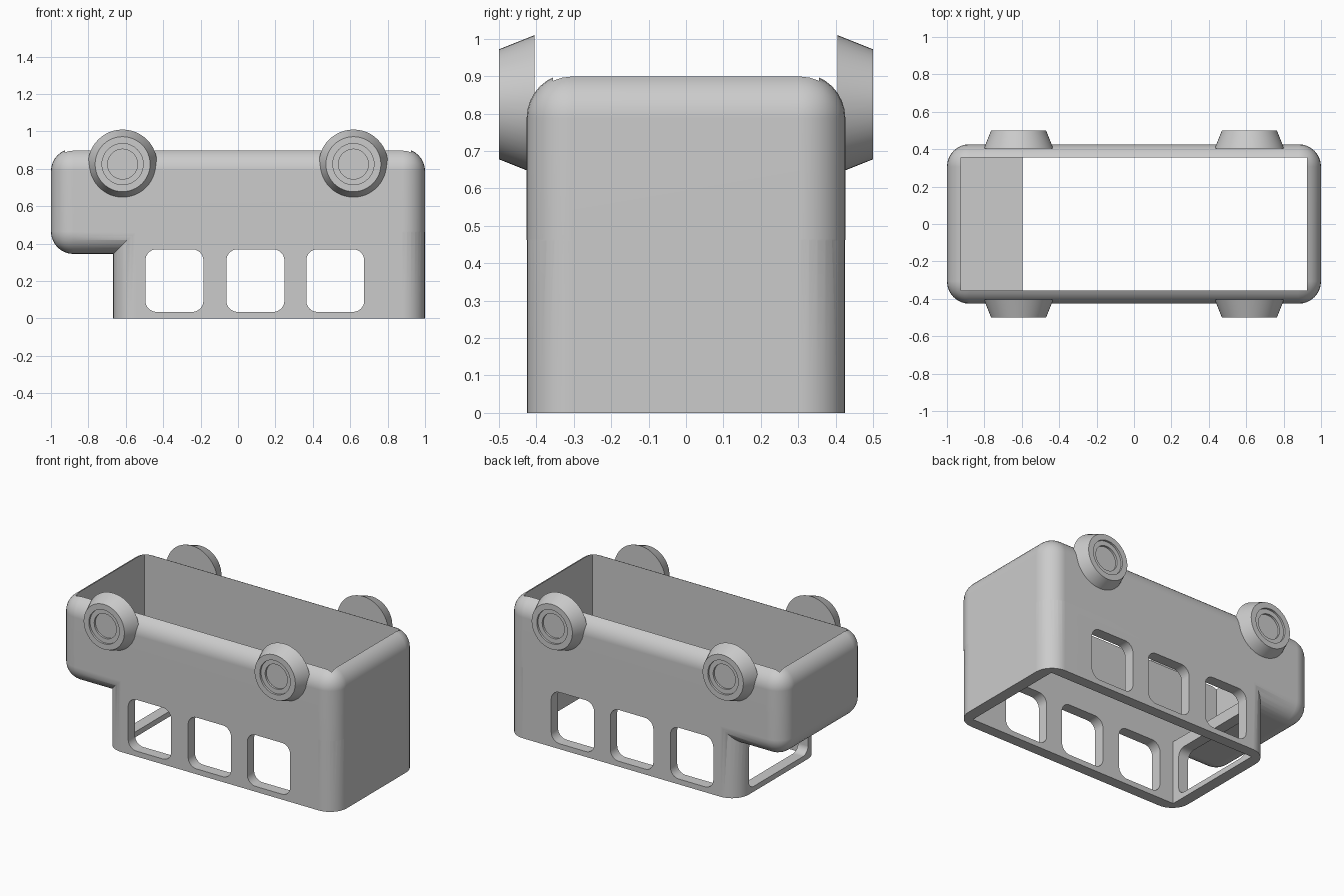
import bpy, bmesh, math
from mathutils import Matrix, Vector

if "Cube" in bpy.data.objects:
    bpy.data.objects.remove(bpy.data.objects["Cube"])

grey = bpy.data.materials.new("plain grey")
grey.diffuse_color = (0.6, 0.6, 0.6, 1)
grey.use_nodes = True
grey.node_tree.nodes["Principled BSDF"].inputs["Base Color"].default_value = grey.diffuse_color


def add_object(name, bm):
    bmesh.ops.recalc_face_normals(bm, faces=bm.faces)
    mesh = bpy.data.meshes.new(name)
    bm.to_mesh(mesh)
    bm.free()
    mesh.materials.append(grey)
    obj = bpy.data.objects.new(name, mesh)
    bpy.context.collection.objects.link(obj)
    return obj


def box(name, lo, hi, radius=0, axis=None, segments=8):
    """Box between two corners; rounds all edges, or only those along one axis."""
    lo, hi = Vector(lo), Vector(hi)
    bm = bmesh.new()
    bmesh.ops.create_cube(bm, size=1)
    bmesh.ops.scale(bm, vec=hi - lo, verts=bm.verts)
    bmesh.ops.translate(bm, vec=(lo + hi) / 2, verts=bm.verts)
    if radius:
        edges = [e for e in bm.edges if axis is None or
                 abs((e.verts[0].co - e.verts[1].co).normalized()[axis]) > 0.9]
        bmesh.ops.bevel(bm, geom=edges, offset=radius, segments=segments,
                        profile=0.5, affect='EDGES')
    return add_object(name, bm)


def boolean(target, tool, operation):
    mod = target.modifiers.new(operation.lower(), 'BOOLEAN')
    mod.operation, mod.object, mod.solver = operation, tool, 'EXACT'
    bpy.context.view_layer.objects.active = target
    bpy.ops.object.modifier_apply(modifier=mod.name)
    bpy.data.objects.remove(tool)


def smooth(obj):
    bpy.ops.object.select_all(action='DESELECT')
    obj.select_set(True)
    bpy.context.view_layer.objects.active = obj
    bpy.ops.object.shade_smooth_by_angle(angle=math.radians(30))
    obj.modifiers.new("flat_face_normals", 'WEIGHTED_NORMAL').keep_sharp = True


# Shell: rounded chassis with the hood, joined to the cabin below it
body = box("body_shell", (-1, -0.426, 0.345), (1, 0.426, 0.908), 0.12)
cabin = box("cabin", (-0.667, -0.4256, 0), (0.9996, 0.4256, 0.65), 0.12, axis=2)
boolean(body, cabin, 'UNION')

# Hollow interior, open at top and bottom, with a floor in the hood
boolean(body, box("cabin_hollow", (-0.595, -0.355, -0.2), (0.925, 0.355, 1.2)), 'DIFFERENCE')
boolean(body, box("hood_hollow", (-0.925, -0.355, 0.415), (0.925, 0.355, 1.3)), 'DIFFERENCE')

# Side windows through both walls, and the windshield
for x in (-0.34, 0.093, 0.52):
    boolean(body, box("window_cut", (x - 0.155, -0.6, 0.035), (x + 0.155, 0.6, 0.37),
                      0.06, axis=1), 'DIFFERENCE')
boolean(body, box("windshield_cut", (-0.8, -0.305, 0.035), (-0.45, 0.305, 0.34),
                  0.05, axis=0), 'DIFFERENCE')
smooth(body)

# Wheels: tapered discs with a stepped hub, turned from a (radius, depth) profile
PROFILE = [(0.185, 0.405), (0.147, 0.5), (0.11, 0.5), (0.11, 0.487),
           (0.08, 0.487), (0.08, 0.474)]
SIDES = 48


def wheel(name, x, side):
    bm = bmesh.new()
    rings = []
    for r, d in PROFILE:
        rings.append([bm.verts.new((x + r * math.cos(a), side * d, 0.825 + r * math.sin(a)))
                      for a in (2 * math.pi * i / SIDES for i in range(SIDES))])
    for a, b in zip(rings, rings[1:]):
        for i in range(SIDES):
            j = (i + 1) % SIDES
            bm.faces.new((a[i], a[j], b[j], b[i]))
    bm.faces.new(rings[0])
    bm.faces.new(rings[-1])
    smooth(add_object(name, bm))


for end, x in (("front", -0.617), ("rear", 0.617)):
    for hand, side in (("right", -1), ("left", 1)):
        wheel(f"{end}_{hand}_wheel", x, side)
